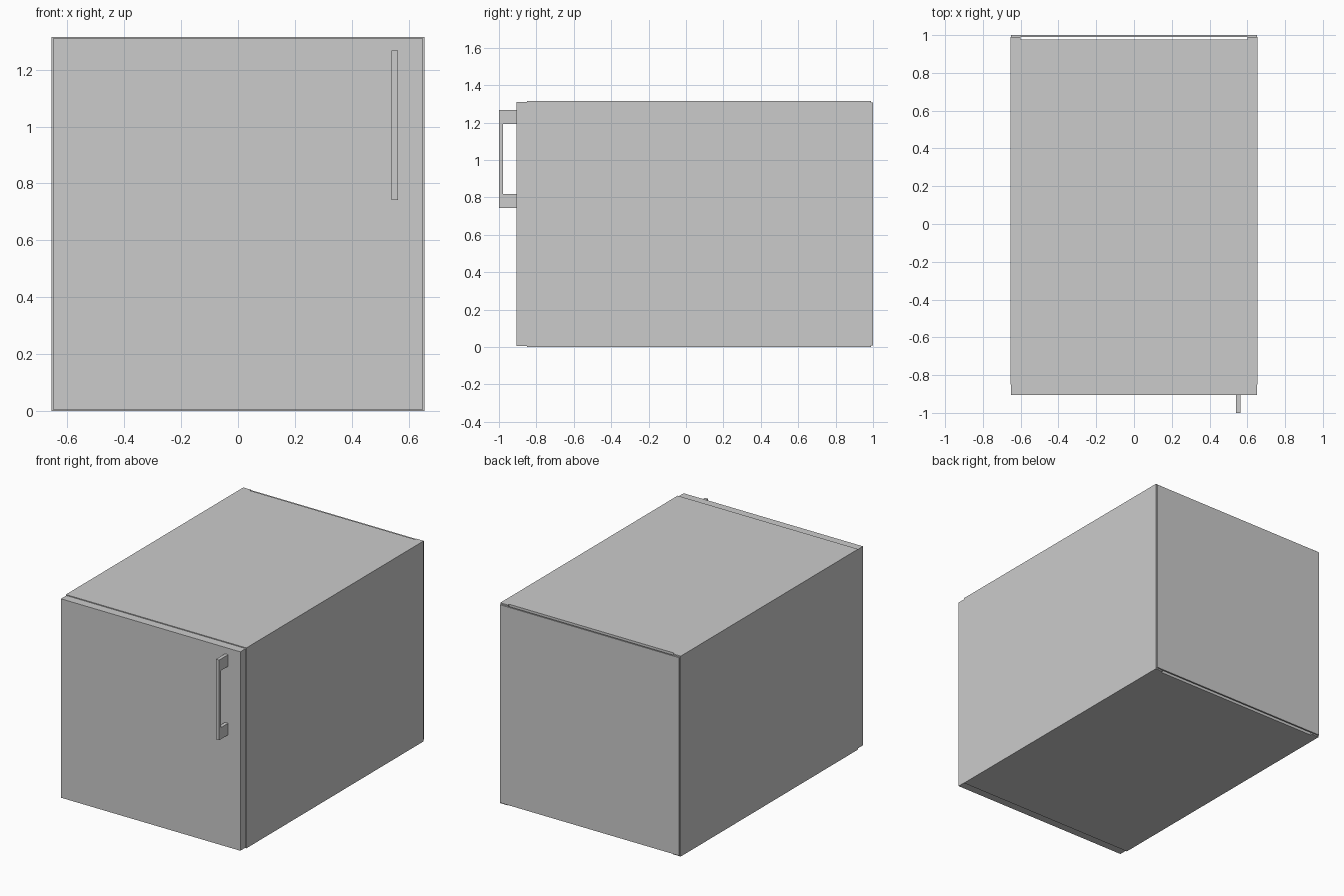
import bpy, bmesh

if "Cube" in bpy.data.objects:
    bpy.data.objects.remove(bpy.data.objects["Cube"])


def box(name, x, y, z):
    """Axis-aligned box from (min, max) ranges."""
    bm = bmesh.new()
    bmesh.ops.create_cube(bm, size=1)
    for v in bm.verts:
        v.co = [r[0] if c < 0 else r[1] for c, r in zip(v.co, (x, y, z))]
    return finish(name, bm)


def finish(name, bm):
    bmesh.ops.recalc_face_normals(bm, faces=bm.faces)
    mesh = bpy.data.meshes.new(name)
    bm.to_mesh(mesh)
    bm.free()
    ob = bpy.data.objects.new(name, mesh)
    bpy.context.collection.objects.link(ob)
    return ob


W, H, T = 0.655, 1.315, 0.055
FRONT, BACK = -0.849, 0.99

# Hollow carcass: two sides with top and bottom boards set between them
for name, s in (("left_side", -1), ("right_side", 1)):
    box(name, sorted((s * W, s * (W - T))), (FRONT, BACK), (0, H))
for name, z in (("bottom_board", 0), ("top_board", H - T)):
    box(name, (T - W, W - T), (FRONT, BACK - 0.013), (z, z + T))

# Thin back panel, leaving a narrow slot behind the top and bottom boards
box("back_panel", (-W + 0.005, W - 0.005), (BACK, 1.0), (0.008, H - 0.008))

# Door, slightly smaller than the carcass
box("door", (-W + 0.004, W - 0.004), (-0.906, -0.85), (0.005, H - 0.005))

# Handle: U-shaped profile in y-z, extruded along x
profile = [(-1.0, 0.742), (-0.906, 0.742), (-0.906, 0.818), (-0.979, 0.818),
           (-0.979, 1.192), (-0.906, 1.192), (-0.906, 1.268), (-1.0, 1.268)]
bm = bmesh.new()
face = bm.faces.new([bm.verts.new((0.54, y, z)) for y, z in profile])
ext = bmesh.ops.extrude_face_region(bm, geom=[face])
bmesh.ops.translate(bm, vec=(0.023, 0, 0),
                    verts=[g for g in ext["geom"] if isinstance(g, bmesh.types.BMVert)])
finish("door_handle", bm)
